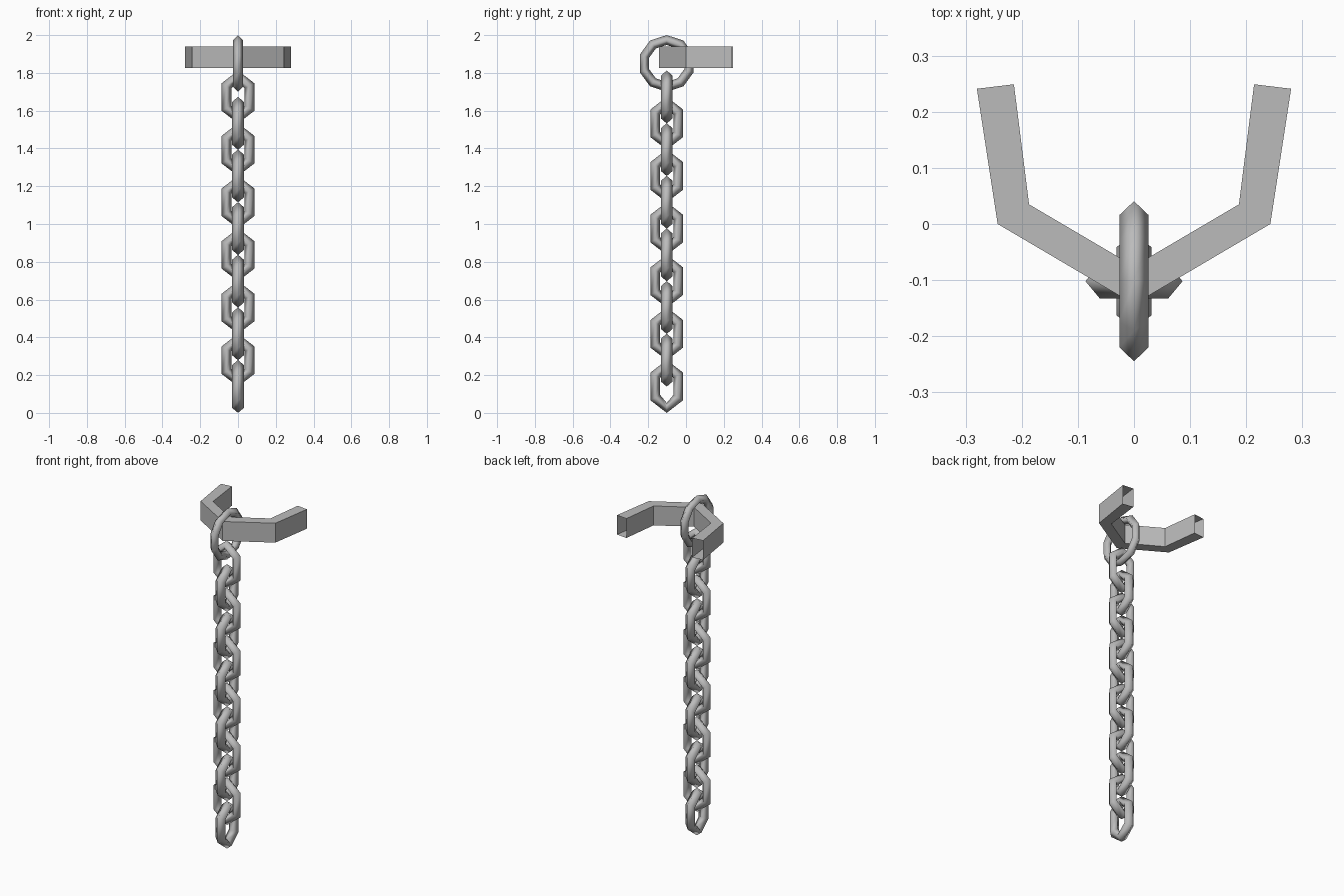
import bpy
import bmesh
import math

cube = bpy.data.objects.get("Cube")
if cube:
    bpy.data.objects.remove(cube)

steel = bpy.data.materials.new("grey_steel")
steel.use_nodes = True
GREY = (0.5, 0.5, 0.5, 1)
steel.diffuse_color = GREY
steel.node_tree.nodes["Principled BSDF"].inputs["Base Color"].default_value = GREY

CHAIN_Y = -0.102


def loft(name, loops, smooth, closed):
    """Skin matching loops of points into a tube; closed joins the path ends."""
    bm = bmesh.new()
    rows = [[bm.verts.new(p) for p in loop] for loop in loops]
    n, sides = len(rows), len(rows[0])
    for i in range(n if closed else n - 1):
        a, b = rows[i], rows[(i + 1) % n]
        for j in range(sides):
            k = (j + 1) % sides
            bm.faces.new((a[j], a[k], b[k], b[j]))
    bmesh.ops.recalc_face_normals(bm, faces=bm.faces)
    for f in bm.faces:
        f.smooth = smooth
    mesh = bpy.data.meshes.new(name)
    bm.to_mesh(mesh)
    bm.free()
    mesh.materials.append(steel)
    obj = bpy.data.objects.new(name, mesh)
    bpy.context.collection.objects.link(obj)
    return obj


def diamond_ring(name, outer, inner, half_depth):
    """Upright closed ring in the YZ plane with a four-sided section."""
    loops = []
    for (oy, oz), (iy, iz) in zip(outer, inner):
        my, mz = (oy + iy) / 2, (oz + iz) / 2
        loops.append([(0, oy, oz), (half_depth, my, mz),
                      (0, iy, iz), (-half_depth, my, mz)])
    return loft(name, loops, True, True)


def hexagon(width, shoulder, tip):
    return [(0, tip), (width, shoulder), (width, -shoulder),
            (0, -tip), (-width, -shoulder), (-width, shoulder)]


def polygon(radius, sides):
    angles = [math.tau * i / sides for i in range(sides)]
    return [(radius * math.sin(a), radius * math.cos(a)) for a in angles]


# Chain links, alternately turned a quarter
for i in range(12):
    link = diamond_ring(f"chain_link_{i + 1}", hexagon(0.0865, 0.073, 0.14),
                        hexagon(0.035, 0.045, 0.087), 0.031)
    link.location = (0, CHAIN_Y, 0.14 + i * 0.1393)
    link.rotation_euler.z = math.pi / 2 * (i % 2)

# Large ring holding the chain
ring = diamond_ring("top_ring", polygon(0.15, 10), polygon(0.098, 10), 0.026)
ring.location = (0, CHAIN_Y, 1.85)

# Hollow angled bracket, open at both ends: (outer, inner) corners of one arm
arm = [((0.28, 0.241), (0.214, 0.249)),
       ((0.243, 0.0), (0.187, 0.035)),
       ((0.0, -0.143), (0.0, -0.075))]
path = arm + [((-o[0], o[1]), (-i[0], i[1])) for o, i in arm[-2::-1]]
LOW, HIGH = 1.826, 1.94
loft("bracket", [[(*o, LOW), (*o, HIGH), (*i, HIGH), (*i, LOW)]
                 for o, i in path], False, False)
